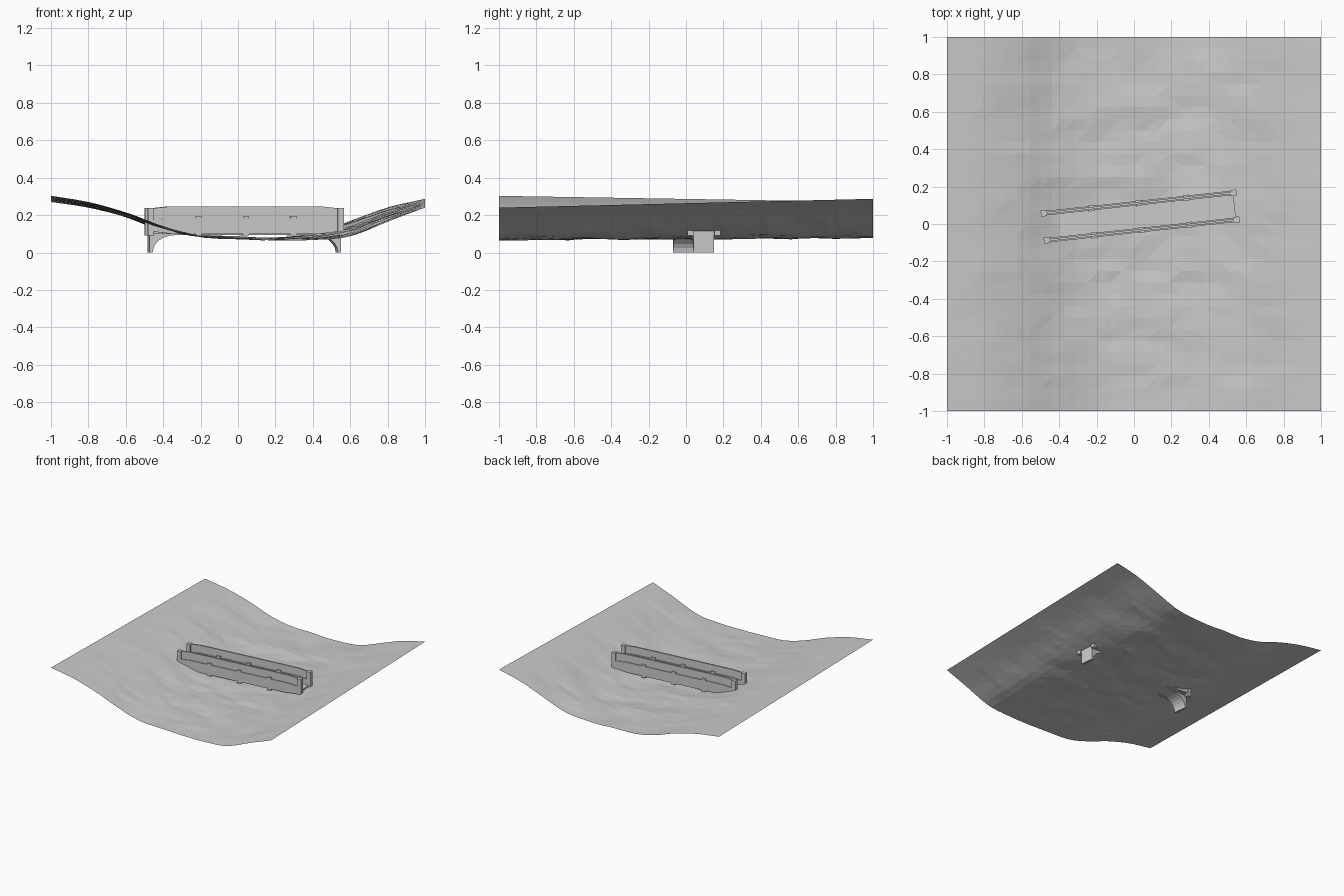
import bpy, bmesh, math
from mathutils import Matrix, Vector, noise

if "Cube" in bpy.data.objects:
    bpy.data.objects.remove(bpy.data.objects["Cube"])

# Placement of the bridge across the valley
PLACE = Matrix.Translation((0.033, 0.04, 0)) @ Matrix.Rotation(math.radians(6.2), 4, 'Z')


def finish(name, bm, matrix=None):
    bmesh.ops.recalc_face_normals(bm, faces=bm.faces)
    mesh = bpy.data.meshes.new(name)
    bm.to_mesh(mesh)
    bm.free()
    ob = bpy.data.objects.new(name, mesh)
    bpy.context.collection.objects.link(ob)
    if matrix:
        ob.matrix_world = matrix
    return ob


def extruded(name, profile, v0, v1):
    """Profile in (length, height), extruded across the bridge."""
    bm = bmesh.new()
    face = bm.faces.new([bm.verts.new((u, v0, z)) for u, z in profile])
    geo = bmesh.ops.extrude_face_region(bm, geom=[face])['geom']
    bmesh.ops.translate(bm, vec=(0, v1 - v0, 0),
                        verts=[g for g in geo if isinstance(g, bmesh.types.BMVert)])
    return finish(name, bm, PLACE)


def mirrored(half):
    return half + [(-u, z) for u, z in reversed(half)]


def post(name, u, v, z0, z1, size):
    bm = bmesh.new()
    bmesh.ops.create_cube(bm, size=1)
    bmesh.ops.scale(bm, vec=(size, size, z1 - z0), verts=bm.verts)
    bmesh.ops.translate(bm, vec=(u, v, (z0 + z1) / 2), verts=bm.verts)
    return finish(name, bm, PLACE)


# Valley terrain: blend of the front and back cross-sections plus bumps
FRONT = [.303, .27, .215, .14, .085, .070, .067, .067, .085, .165, .24]
BACK = [.27, .24, .19, .12, .09, .085, .080, .10, .17, .24, .287]


def section(values, x):
    t = (x + 1) * 5
    i = min(max(int(t), 0), 9)
    f = t - i
    a, b = values[i], values[i + 1]
    p = values[i - 1] if i else 2 * a - b
    q = values[i + 2] if i < 9 else 2 * b - a
    return a + .5 * f * (b - p + f * (2*p - 5*a + 4*b - q + f * (3*(a - b) + q - p)))


def ground(x, y):
    w = (y + 1) / 2
    z = section(FRONT, x) * (1 - w) + section(BACK, x) * w
    bump = noise.noise(Vector((x * 3, y * 6, 1.7))) + .5 * noise.noise(Vector((x * 7, y * 14, 5.2)))
    return z + .012 * bump * (1 - x * x) * min(1, .4 + 3 * (1 - abs(y)))


bm = bmesh.new()
bmesh.ops.create_grid(bm, x_segments=32, y_segments=32, size=1)
for v in bm.verts:
    v.co.z = ground(v.co.x, v.co.y)
bmesh.ops.triangulate(bm, faces=bm.faces)
finish("valley_terrain", bm)

# Arched span with legs reaching down to z = 0
outer = [(-.515, 0), (-.515, .115)]
inner = [(.498 - .12 * (1 - math.cos(a)), .093 * math.sin(a))
         for a in [math.radians(15 * i) for i in range(7)]]
profile = mirrored(outer) + inner + [(-u, z) for u, z in reversed(inner)]
extruded("arch_span", profile, -.055, .055)

# Deck
extruded("deck", mirrored([(-.508, .1), (-.508, .128)]), -.07, .07)

# Side walls: thick kerb below, thin parapet above
kerb = mirrored([(-.505, .113), (-.505, .172), (-.42, .182)][::1]) + [(.40, .1), (-.40, .1)]
panel = mirrored([(-.508, .115), (-.508, .233), (-.485, .238), (-.42, .245)])
for side, s in (("front", -1), ("back", 1)):
    c = s * .0725
    extruded(side + "_kerb", kerb, c - .012, c + .012)
    extruded(side + "_parapet", panel, c - .006, c + .006)
    # Buttress posts, taller at both ends
    for i in range(5):
        end = i in (0, 4)
        post(f"{side}_post_{i + 1}", (i - 2) * .255, c, .09, .238 if end else .196, .032)
